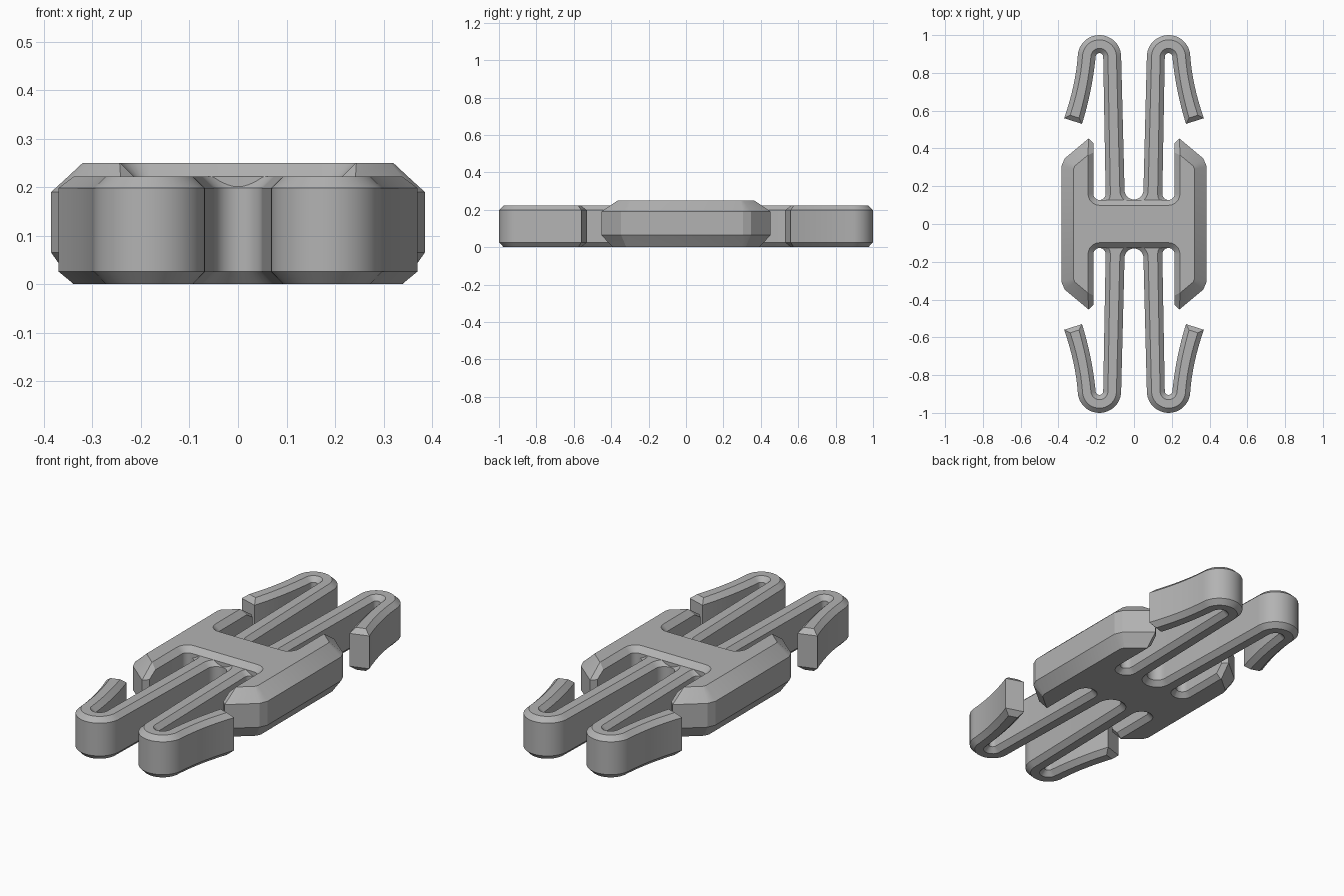
import bpy, bmesh
from math import sin, cos, radians
from mathutils import Vector

cube = bpy.data.objects.get("Cube")
if cube:
    bpy.data.objects.remove(cube, do_unlink=True)

grey = bpy.data.materials.new("plain_grey")
grey.use_nodes = True
colour = (0.45, 0.45, 0.45, 1)
grey.diffuse_color = colour
grey.node_tree.nodes["Principled BSDF"].inputs["Base Color"].default_value = colour


def arc(cx, cy, r, start, end, steps):
    angles = [radians(start + (end - start) * i / steps) for i in range(steps + 1)]
    return [(cx + r * cos(a), cy + r * sin(a)) for a in angles]


def curve(a, b, c, steps=8):
    """Quadratic curve without its end points."""
    a, b, c = Vector(a), Vector(b), Vector(c)
    ts = [i / steps for i in range(1, steps)]
    return [tuple(a * (1 - t) ** 2 + b * 2 * t * (1 - t) + c * t * t) for t in ts]


def inset(points, dists):
    """Move each edge of a counterclockwise outline inward by its own distance."""
    pts = [Vector(p) for p in points]
    n = len(pts)
    normals = []
    for i in range(n):
        d = (pts[(i + 1) % n] - pts[i]).normalized()
        normals.append(Vector((-d.y, d.x)))
    out = []
    for i in range(n):
        a, b, da, db = normals[i - 1], normals[i], dists[i - 1], dists[i]
        det = a.x * b.y - a.y * b.x
        if abs(det) < 1e-4:
            out.append(pts[i] + a * da)
        else:
            out.append(pts[i] + Vector((da * b.y - db * a.y, a.x * db - b.x * da)) / det)
    return out


def plate(name, points, layers, kind):
    """Stack insets of an outline; layers are (z, {edge kind: inset})."""
    n = len(points)
    mids = [(Vector(points[i]) + Vector(points[(i + 1) % n])) / 2 for i in range(n)]
    bm = bmesh.new()
    rings = []
    for z, amount in layers:
        ring = inset(points, [amount.get(kind(m), 0) for m in mids])
        rings.append([bm.verts.new((p.x, p.y, z)) for p in ring])
    for low, high in zip(rings, rings[1:]):
        for i in range(n):
            j = (i + 1) % n
            bm.faces.new((low[i], low[j], high[j], high[i]))
    caps = [bm.faces.new(rings[0][::-1]), bm.faces.new(rings[-1])]
    bm.normal_update()
    bmesh.ops.triangulate(bm, faces=caps, ngon_method="EAR_CLIP")
    mesh = bpy.data.meshes.new(name)
    bm.to_mesh(mesh)
    bm.free()
    mesh.materials.append(grey)
    obj = bpy.data.objects.new(name, mesh)
    bpy.context.collection.objects.link(obj)
    bpy.ops.object.select_all(action="DESELECT")
    obj.select_set(True)
    bpy.context.view_layer.objects.active = obj
    bpy.ops.object.shade_smooth_by_angle(angle=radians(20))
    return obj


# Central body: crossbar between two pointed side wings
quarter = [(.385, .305), (.367, .347), (.24, .453), (.215, .428)]
quarter += arc(.182, .16, .033, 0, -90, 6)
half = quarter + [(-x, y) for x, y in reversed(quarter)]
body = half + [(-x, -y) for x, y in half]
plate("central_body", body, [
    (0, {"outer": .045, "inner": .025}),
    (.025, {"outer": .028}),
    (.065, {}),
    (.19, {}),
    (.222, {"outer": .035}),
    (.25, {"outer": .065, "inner": .028}),
], lambda m: "outer" if abs(m.x) > .22 else "inner")

# Pair of sprung arms, each folded back into a curved hook
tip_in, tip_out = (.275, .53), (.37, .56)
side = [(.183, .09)] + arc(.183, .16, .033, -90, -180, 6)
side += arc(.183, .885, .02, 180, 0, 12)
side += curve((.203, .885), (.222, .70), tip_in) + [tip_in, tip_out]
side += curve(tip_out, (.31, .73), (.298, .885))
side += arc(.183, .885, .115, 0, 180, 24)
side += arc(0, .18, .05, 0, -90, 8)
arms = side + [(-x, y) for x, y in reversed(side[:-1])]
for name, turn in (("back_arms", 0), ("front_arms", 180)):
    pair = plate(name, arms, [
        (0, {"edge": .025}),
        (.026, {}),
        (.198, {}),
        (.222, {"edge": .025}),
    ], lambda m: "root" if m.y < .12 else "edge")
    pair.rotation_euler.z = radians(turn)
